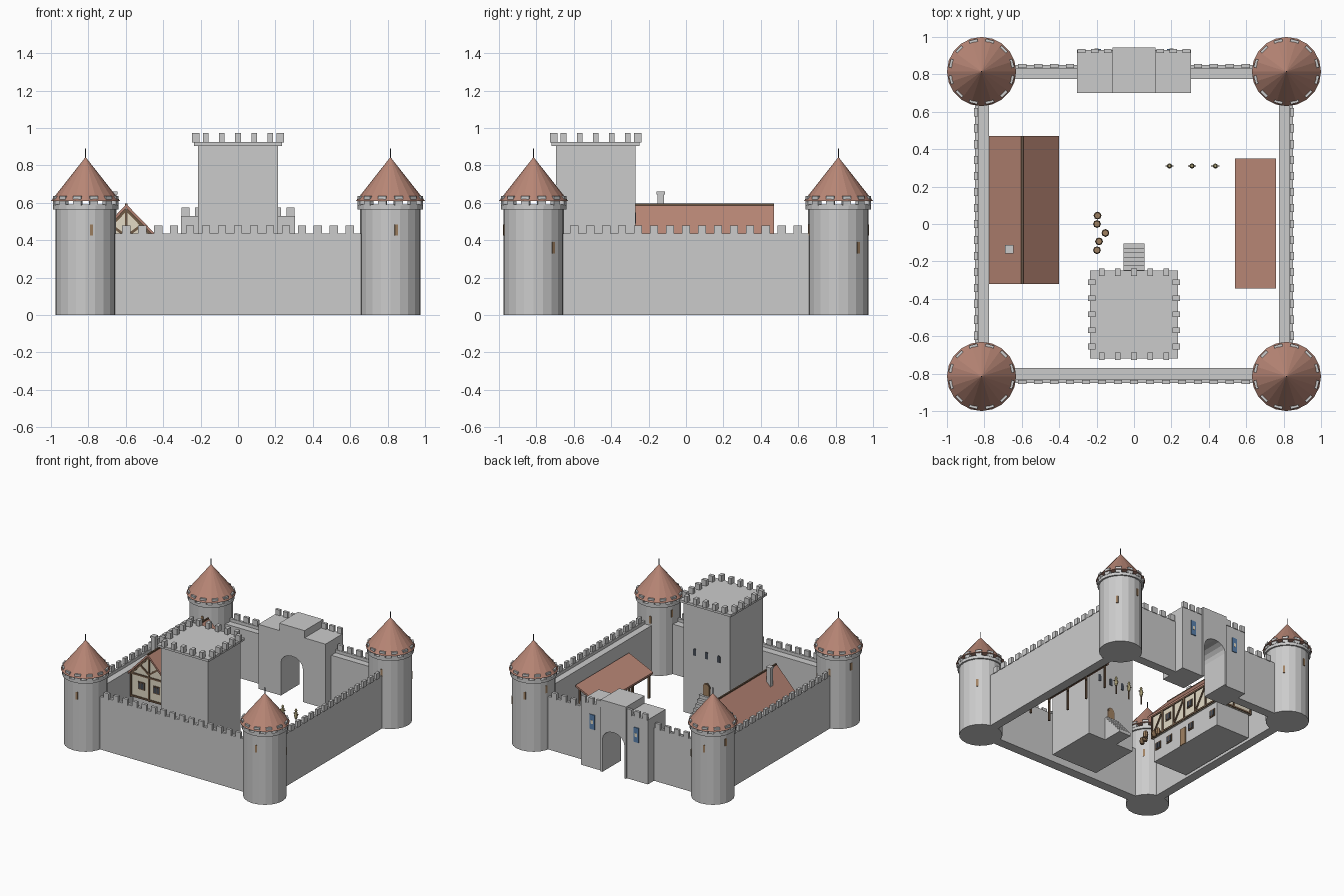
import bpy, bmesh
from math import sin, cos, pi, radians
from mathutils import Matrix, Vector

if "Cube" in bpy.data.objects:
    bpy.data.objects.remove(bpy.data.objects["Cube"])


def mat(name, r, g, b):
    m = bpy.data.materials.new(name)
    m.diffuse_color = (r, g, b, 1)
    m.use_nodes = True
    m.node_tree.nodes["Principled BSDF"].inputs["Base Color"].default_value = m.diffuse_color
    return m


ROOF = mat("roof_tile", 0.48, 0.24, 0.18)
CREAM = mat("plaster", 0.76, 0.70, 0.56)
TIMBER = mat("timber", 0.16, 0.10, 0.06)
WOOD = mat("wood", 0.35, 0.22, 0.12)
DARK = mat("dark_glass", 0.06, 0.07, 0.09)
BLUE = mat("banner_blue", 0.10, 0.22, 0.42)
STRAW = mat("straw", 0.72, 0.62, 0.32)


def finish(name, bm, m=None):
    bmesh.ops.recalc_face_normals(bm, faces=bm.faces)
    me = bpy.data.meshes.new(name)
    bm.to_mesh(me)
    bm.free()
    if m:
        me.materials.append(m)
    ob = bpy.data.objects.new(name, me)
    bpy.context.collection.objects.link(ob)
    return ob


def cube(bm, c, s, rot=0.0):
    M = Matrix.Translation(c) @ Matrix.Rotation(rot, 4, 'Z') @ Matrix.Diagonal((*s, 1))
    bmesh.ops.create_cube(bm, size=1, matrix=M)


def blocks(name, items, m=None):
    """items: (centre, size[, z rotation])"""
    bm = bmesh.new()
    for it in items:
        cube(bm, *it)
    return finish(name, bm, m)


def box(name, x0, x1, y0, y1, z0, z1, m=None):
    return blocks(name, [(((x0 + x1) / 2, (y0 + y1) / 2, (z0 + z1) / 2),
                          (x1 - x0, y1 - y0, z1 - z0))], m)


def beams(name, segs, w, m):
    """square beams between pairs of points"""
    bm = bmesh.new()
    for p, q in segs:
        p, q = Vector(p), Vector(q)
        d = q - p
        M = (Matrix.Translation((p + q) / 2) @ d.to_track_quat('Z', 'Y').to_matrix().to_4x4()
             @ Matrix.Diagonal((w, w, d.length, 1)))
        bmesh.ops.create_cube(bm, size=1, matrix=M)
    return finish(name, bm, m)


def prism(name, prof, y0, y1, m=None):
    """x-z profile pushed along y"""
    bm = bmesh.new()
    f = bm.faces.new([bm.verts.new((x, y0, z)) for x, z in prof])
    g = bmesh.ops.extrude_face_region(bm, geom=[f])['geom']
    bmesh.ops.translate(bm, vec=(0, y1 - y0, 0),
                        verts=[v for v in g if isinstance(v, bmesh.types.BMVert)])
    return finish(name, bm, m)


def lathe(name, spots, prof, n, m=None):
    """stacked rings (radius, z) at each (x, y) spot"""
    bm = bmesh.new()
    for x, y in spots:
        for (r0, z0), (r1, z1) in zip(prof, prof[1:]):
            bmesh.ops.create_cone(bm, cap_ends=True, segments=n, radius1=r0, radius2=r1,
                                  depth=z1 - z0, matrix=Matrix.Translation((x, y, (z0 + z1) / 2)))
    return finish(name, bm, m)


def arch(cx, hw, z0, zs, rise, n=8):
    pts = [(cx + hw * cos(pi * i / n), zs + rise * sin(pi * i / n)) for i in range(n + 1)]
    return [(cx + hw, z0)] + pts + [(cx - hw, z0)]


# corner towers
T = 0.815
corners = [(sx * T, sy * T) for sx in (-1, 1) for sy in (-1, 1)]
lathe("tower_body", corners, [(0.162, 0), (0.162, 0.57)], 20)
lathe("tower_rim", corners, [(0.175, 0.565), (0.175, 0.59)], 20)
lathe("tower_roof", corners, [(0.185, 0.61), (0, 0.845)], 20, ROOF)
lathe("tower_pole", corners, [(0.003, 0.83), (0.003, 0.89)], 6, DARK)
ring, slits = [], []
for x, y in corners:
    for i in range(12):
        a = 2 * pi * (i + 0.5) / 12
        ring.append(((x + 0.163 * cos(a), y + 0.163 * sin(a), 0.612), (0.025, 0.045, 0.05), a))
    for deg, z in ((-79, 0.455), (41, 0.36), (101, 0.455), (161, 0.5)):
        a = radians(deg)
        slits.append(((x + 0.158 * cos(a), y + 0.158 * sin(a), z), (0.014, 0.016, 0.06), a))
blocks("tower_merlons", ring)
blocks("tower_slits", slits, WOOD)

# curtain walls with parapet and merlons
L = 0.70
box("wall_front", -L, L, -0.85, -0.77, 0, 0.41)
box("wall_left", -0.85, -0.775, -L, L, 0, 0.41)
box("wall_right", 0.775, 0.85, -L, L, 0, 0.41)
box("wall_back_left", -L, -0.29, 0.775, 0.85, 0, 0.41)
box("wall_back_right", 0.29, L, 0.775, 0.85, 0, 0.41)
para, mer = [], []
for s in (-1, 1):
    para.append(((s * 0.84, 0, 0.42), (0.02, 2 * L, 0.03)))
    para.append(((s * 0.495, 0.84, 0.42), (0.41, 0.02, 0.03)))
    for i in range(-7, 8):
        t = i * 0.0855
        mer.append(((s * 0.845, t, 0.455), (0.022, 0.045, 0.05)))
        if s < 0 or abs(t) > 0.32:
            mer.append(((t, s * 0.845, 0.455), (0.045, 0.022, 0.05)))
para.append(((0, -0.84, 0.42), (2 * L, 0.02, 0.03)))
blocks("wall_parapet", para)
blocks("wall_merlons", mer)

# gatehouse
for side, s in (("left", -1), ("right", 1)):
    a, b = sorted((s * 0.112, s * 0.305))
    box("gate_turret_" + side, a, b, 0.70, 0.93, 0, 0.53)
    blocks("gate_merlons_" + side,
           [((s * x, 0.925, 0.55), (0.042, 0.022, 0.05)) for x in (0.14, 0.21, 0.28)])
    box("banner_" + side, s * 0.2 - 0.023, s * 0.2 + 0.023, 0.93, 0.936, 0.32, 0.44, BLUE)
    box("banner_patch_" + side, s * 0.2 - 0.01, s * 0.2 + 0.01, 0.936, 0.938, 0.365, 0.395, CREAM)
prism("gate_arch", [(-0.115, 0), (-0.115, 0.59), (0.115, 0.59), (0.115, 0)]
      + arch(0, 0.1, 0, 0.27, 0.08), 0.70, 0.943)

# keep
KY = -0.483
box("keep_body", -0.213, 0.213, KY - 0.213, KY + 0.213, 0, 0.91)
box("keep_platform", -0.235, 0.235, KY - 0.235, KY + 0.235, 0.905, 0.925)
km = []
for s in (-1, 1):
    for i in range(-2, 3):
        t = i * 0.086
        km.append(((s * 0.225, KY + t, 0.948), (0.04, 0.03, 0.05)))
        km.append(((t, KY + s * 0.225, 0.948), (0.03, 0.04, 0.05)))
blocks("keep_merlons", km)
for i, x in enumerate((-0.11, 0, 0.11)):
    prism(f"keep_window_{i}", arch(x, 0.013, 0.49, 0.535, 0.013), -0.275, -0.266, DARK)
prism("keep_door_frame", arch(0, 0.034, 0.19, 0.25, 0.045), -0.275, -0.267, TIMBER)
prism("keep_door", arch(0, 0.027, 0.19, 0.25, 0.035), -0.275, -0.263, WOOD)
N = 7
blocks("keep_stairs", [((0, -0.27 + 0.0235 * (i + 0.5), 0.095 * (N - i) / N),
                        (0.11, 0.0235, 0.19 * (N - i) / N)) for i in range(N)])

# timber-framed hall
hx0, hx1, hy0, hy1, rx = -0.76, -0.43, -0.30, 0.45, -0.597
box("hall_ground_floor", hx0 + 0.01, hx1 - 0.01, hy0 + 0.01, hy1 - 0.01, 0, 0.21)
prism("hall_upper_floor", [(hx0, 0.20), (hx1, 0.20), (hx1, 0.405), (rx, 0.57), (hx0, 0.405)],
      hy0, hy1, CREAM)
prism("hall_roof", [(-0.79, 0.39), (rx, 0.593), (-0.40, 0.39), (-0.40, 0.372),
                    (rx, 0.573), (-0.79, 0.372)], -0.32, 0.47, ROOF)
beams("hall_ridge", [((rx, -0.32, 0.59), (rx, 0.47, 0.59))], 0.012, TIMBER)
segs = []
for y in (hy0, hy1):
    for z in (0.21, 0.395):
        segs.append(((hx0, y, z), (hx1, y, z)))
    for x in (hx0, rx, hx1):
        segs.append(((x, y, 0.2), (x, y, 0.56 if x == rx else 0.4)))
    segs += [((rx, y, 0.42), (rx - 0.08, y, 0.48)), ((rx, y, 0.42), (rx + 0.08, y, 0.48)),
             ((hx0, y, 0.39), (rx, y, 0.565)), ((hx1, y, 0.39), (rx, y, 0.565))]
for x in (hx0, hx1):
    for z in (0.21, 0.39):
        segs.append(((x, hy0, z), (x, hy1, z)))
    for i in range(7):
        y = hy0 + i * 0.125
        segs.append(((x, y, 0.2), (x, y, 0.4)))
        if i in (0, 2, 4):
            segs.append(((x, y, 0.21), (x, y + 0.125, 0.39)))
beams("hall_timbers", segs, 0.014, TIMBER)
frames, panes = [], []
spots = [(y, z) for y in (-0.11, 0.14, 0.39) for z in (0.12, 0.31)] + [(-0.24, 0.12)]
for y, z in spots:
    x = hx1 - (0.01 if z < 0.2 else 0)
    frames.append(((x, y, z), (0.012, 0.06, 0.062)))
    panes += [((x, y + d, z), (0.018, 0.02, 0.046)) for d in (-0.013, 0.013)]
for y in (hy0, hy1):
    for x in (rx - 0.07, rx + 0.07):
        frames.append(((x, y, 0.31), (0.06, 0.012, 0.062)))
        panes += [((x + d, y, 0.31), (0.02, 0.018, 0.046)) for d in (-0.013, 0.013)]
blocks("hall_window_frames", frames, TIMBER)
blocks("hall_window_panes", panes, DARK)
box("hall_door", -0.445, -0.433, 0.02, 0.08, 0, 0.14, WOOD)
blocks("hall_chimney", [((-0.667, -0.135, 0.56), (0.034, 0.034, 0.18)),
                        ((-0.667, -0.135, 0.652), (0.043, 0.043, 0.016))])

# lean-to shed
prism("shed_roof", [(0.54, 0.195), (0.76, 0.295), (0.76, 0.31), (0.54, 0.21)], -0.345, 0.35, ROOF)
ys = [-0.32 + i * 0.215 for i in range(4)]
beams("shed_posts", [((x, y, 0), (x, y, h)) for y in ys for x, h in ((0.56, 0.20), (0.74, 0.285))]
      + [((0.56, -0.34, 0.197), (0.56, 0.345, 0.197))], 0.014, TIMBER)

# barrels
lathe("barrels", [(-0.195, 0.045), (-0.198, 0.0), (-0.153, -0.048), (-0.187, -0.093), (-0.198, -0.14)],
      [(0.016, 0), (0.021, 0.025), (0.016, 0.05)], 8, WOOD)

# practice dummies
dummies = [(0.19, 0.31), (0.31, 0.31), (0.435, 0.31)]
lathe("dummy_posts", dummies, [(0.005, 0), (0.005, 0.12)], 6, TIMBER)
lathe("dummy_bodies", dummies, [(0.009, 0.07), (0.014, 0.09), (0.012, 0.12)], 8, STRAW)
lathe("dummy_heads", dummies, [(0.006, 0.123), (0.011, 0.135), (0.006, 0.148)], 8, STRAW)
blocks("dummy_arms", [((x, y, 0.108), (0.044, 0.006, 0.006)) for x, y in dummies], TIMBER)
